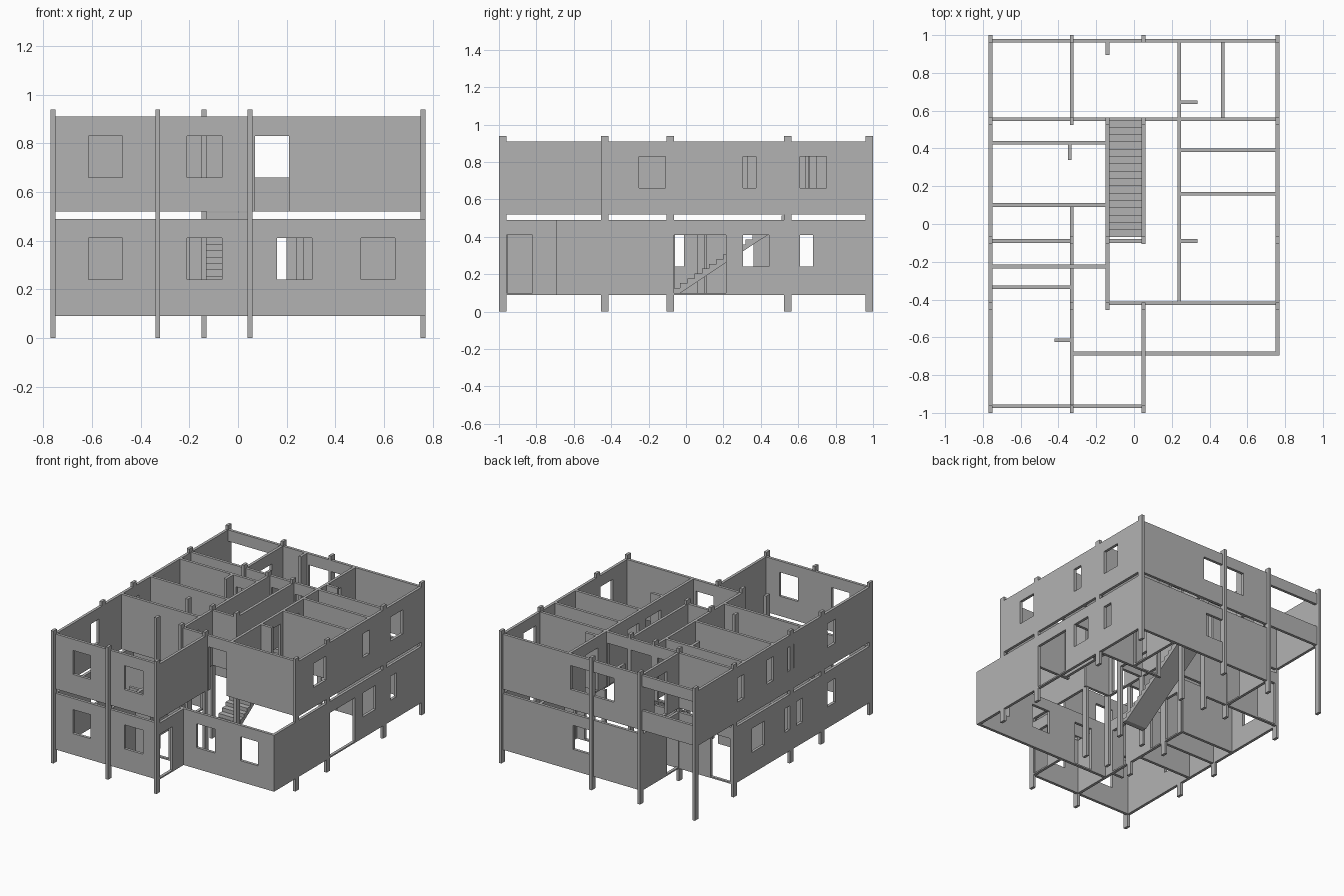
import bpy
import bmesh
from mathutils import Vector

old = bpy.data.objects.get("Cube")
if old:
    bpy.data.objects.remove(old, do_unlink=True)

# One plain concrete colour for everything
GREY = (0.45, 0.45, 0.45, 1)
concrete = bpy.data.materials.new("concrete_grey")
concrete.use_nodes = True
concrete.diffuse_color = GREY
concrete.node_tree.nodes["Principled BSDF"].inputs["Base Color"].default_value = GREY

THICK = 0.02
LOWER, UPPER = (0.09, 0.49), (0.52, 0.91)
WIN_LOW, DOOR_LOW = (0.24, 0.41), (0.10, 0.41)
WIN_UP, DOOR_UP = (0.66, 0.83), (0.53, 0.83)


def finish(name, bm):
    bmesh.ops.recalc_face_normals(bm, faces=bm.faces[:])
    mesh = bpy.data.meshes.new(name)
    bm.to_mesh(mesh)
    bm.free()
    mesh.materials.append(concrete)
    bpy.context.collection.objects.link(bpy.data.objects.new(name, mesh))


def wall(name, along, pos, start, end, level, *openings):
    """Upright panel along x or y; each opening is (from, to, (bottom, top))."""
    us = sorted({start, end, *(u for o in openings for u in o[:2])})
    zs = sorted({*level, *(z for o in openings for z in o[2])})
    bm = bmesh.new()

    def point(u, z):
        side = pos - THICK / 2
        return bm.verts.new((u, side, z) if along == "x" else (side, u, z))

    grid = [[point(u, z) for z in zs] for u in us]
    for i in range(len(us) - 1):
        for j in range(len(zs) - 1):
            u, z = (us[i] + us[i + 1]) / 2, (zs[j] + zs[j + 1]) / 2
            if not any(a < u < b and c[0] < z < c[1] for a, b, c in openings):
                bm.faces.new((grid[i][j], grid[i + 1][j], grid[i + 1][j + 1], grid[i][j + 1]))
    out = bmesh.ops.extrude_face_region(bm, geom=bm.faces[:], use_keep_orig=True)
    push = Vector((0, THICK, 0)) if along == "x" else Vector((THICK, 0, 0))
    bmesh.ops.translate(bm, vec=push, verts=[g for g in out["geom"] if isinstance(g, bmesh.types.BMVert)])
    loose = [v for v in bm.verts if not v.link_faces]
    bmesh.ops.delete(bm, geom=loose, context="VERTS")
    finish(name, bm)


def column(name, x, y):
    bm = bmesh.new()
    bmesh.ops.create_cube(bm, size=1)
    bmesh.ops.scale(bm, vec=(0.02, 0.04, 0.94), verts=bm.verts)
    bmesh.ops.translate(bm, vec=(x, y, 0.47), verts=bm.verts)
    finish(name, bm)


# Columns on a structural grid
XL, XA, XB, XC, XR = -0.76, -0.33, -0.14, 0.05, 0.76
ROWS = {
    -0.98: (XL, XA, XC),
    -0.435: (XL, XA, XB, XC, XR),
    -0.085: (XL, XA, XB, XC, XR),
    0.545: (XL, XA, XB, XC, XR),
    0.98: (XL, XA, XC, XR),
}
for row, (y, xs) in enumerate(ROWS.items()):
    for x in xs:
        column(f"column_row_{row}", x, y)

# Lower outer walls
wall("lower_front_wall", "x", -0.965, XL, XC, LOWER,
     (-0.615, -0.475, WIN_LOW), (-0.21, -0.065, WIN_LOW))
wall("lower_entry_wall", "y", XC, -0.975, -0.685, LOWER, (-0.96, -0.82, DOOR_LOW))
wall("lower_wing_front_wall", "x", -0.685, XC, 0.77, LOWER,
     (0.16, 0.305, WIN_LOW), (0.505, 0.645, WIN_LOW))
wall("lower_right_wall", "y", XR, -0.695, 0.98, LOWER,
     (-0.07, 0.215, DOOR_LOW), (0.305, 0.445, WIN_LOW), (0.61, 0.68, WIN_LOW))
wall("lower_back_wall", "x", 0.97, XA, 0.77, LOWER, (0.06, 0.20, WIN_LOW))
wall("lower_porch_side_wall", "y", XA, 0.56, 0.98, LOWER, (0.57, 0.70, DOOR_LOW))
wall("lower_porch_back_wall", "x", 0.555, XL, XB, LOWER, (-0.74, -0.59, DOOR_LOW))
wall("lower_left_wall", "y", XL, -0.975, 0.565, LOWER,
     (-0.58, -0.49, WIN_LOW), (-0.21, -0.14, WIN_LOW),
     (-0.08, -0.01, WIN_LOW), (0.22, 0.36, WIN_LOW))

# Lower partitions
wall("lower_hall_wall", "x", -0.685, XA, XC, LOWER, (-0.20, -0.06, DOOR_LOW))
wall("lower_spine_wall", "y", XA, -0.965, 0.10, LOWER,
     (-0.60, -0.47, DOOR_LOW), (-0.21, -0.11, DOOR_LOW), (-0.06, 0.06, DOOR_LOW))
wall("lower_back_room_wall", "x", 0.555, 0.24, XR, LOWER, (0.27, 0.40, DOOR_LOW))
wall("lower_store_wall", "y", 0.47, 0.56, 0.97, LOWER, (0.58, 0.70, DOOR_LOW))
for y in (-0.335, -0.09):
    wall("lower_bath_wall", "x", y, XL, XA, LOWER)
wall("lower_kitchen_wall", "x", 0.10, XL, XA, LOWER)
wall("lower_door_stub", "x", -0.615, -0.42, XA, LOWER)

# Upper outer walls
wall("upper_front_wall", "x", -0.965, XL, XC, UPPER,
     (-0.615, -0.475, WIN_UP), (-0.21, -0.065, WIN_UP))
wall("upper_front_side_wall", "y", XC, -0.975, -0.42, UPPER)
wall("upper_terrace_wall", "x", -0.42, XB, 0.77, UPPER, (0.07, 0.21, (0.52, 0.83)))
wall("upper_right_wall", "y", XR, -0.43, 0.98, UPPER,
     (-0.25, -0.11, WIN_UP), (0.305, 0.375, WIN_UP), (0.61, 0.75, WIN_UP))
wall("upper_back_wall", "x", 0.97, XL, 0.77, UPPER,
     (-0.75, -0.34, WIN_UP), (-0.12, 0.22, WIN_UP))
wall("upper_left_wall", "y", XL, -0.975, 0.98, UPPER,
     (-0.58, -0.49, WIN_UP), (-0.11, -0.04, WIN_UP),
     (0.12, 0.19, WIN_UP), (0.45, 0.52, WIN_UP))

# Upper partitions
wall("upper_corridor_wall", "y", XB, -0.42, 0.56, UPPER, (-0.38, -0.25, DOOR_UP))
wall("upper_wing_wall", "y", 0.24, -0.42, 0.97, UPPER,
     (-0.05, 0.12, DOOR_UP), (0.20, 0.33, DOOR_UP), (0.66, 0.80, DOOR_UP))
wall("upper_stair_side_wall", "y", XC, -0.10, 0.56, UPPER)
wall("upper_stair_end_wall", "x", -0.09, XB, XC, UPPER)
wall("upper_cross_wall", "x", 0.555, XL, XR, UPPER,
     (-0.30, -0.17, DOOR_UP), (-0.12, 0.035, (0.52, 0.83)), (0.065, 0.22, (0.52, 0.83)))
wall("upper_balcony_side_wall", "y", XA, 0.56, 0.97, UPPER, (0.70, 0.84, DOOR_UP))
for y in (-0.225, 0.10):
    wall("upper_left_room_wall", "x", y, XL, XB, UPPER)
wall("upper_bath_wall", "x", 0.43, XL, XB, UPPER, (-0.31, -0.18, DOOR_UP))
for y in (0.16, 0.39):
    wall("upper_right_room_wall", "x", y, 0.24, XR, UPPER)
for y in (-0.09, 0.645):
    wall("upper_door_stub", "x", y, 0.24, 0.335, UPPER)
wall("upper_bath_stub", "y", -0.34, 0.34, 0.43, UPPER)
wall("upper_hall_stub", "y", XB, 0.895, 0.97, UPPER)

# Straight staircase with a sloping underside
STEPS, Y0, Y1, Z0, Z1 = 16, -0.07, 0.55, 0.10, 0.515
tread, rise = (Y1 - Y0) / STEPS, (Z1 - Z0) / STEPS
profile = []
for i in range(STEPS):
    profile += [(Y0 + i * tread, Z0 + i * rise), (Y0 + i * tread, Z0 + (i + 1) * rise)]
profile += [(Y1, Z1), (Y1, Z1 - 0.03), (Y0 + 0.04, Z0)]
bm = bmesh.new()
side = bm.faces.new([bm.verts.new((XB + 0.01, y, z)) for y, z in profile])
out = bmesh.ops.extrude_face_region(bm, geom=[side], use_keep_orig=True)
bmesh.ops.translate(bm, vec=(0.17, 0, 0), verts=[g for g in out["geom"] if isinstance(g, bmesh.types.BMVert)])
finish("staircase", bm)
